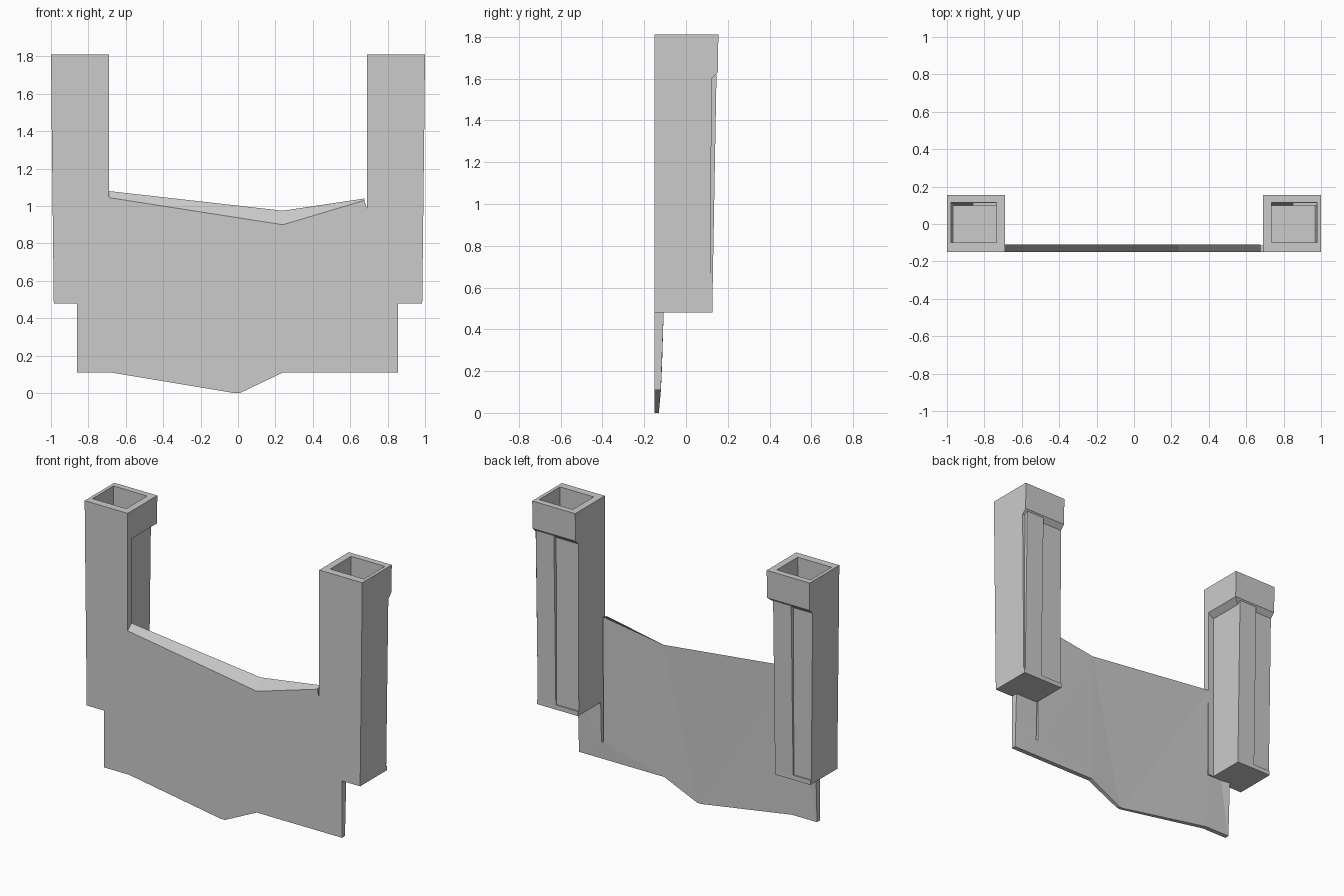
import bpy, bmesh

if "Cube" in bpy.data.objects:
    bpy.data.objects.remove(bpy.data.objects["Cube"])


def finish(name, bm):
    bmesh.ops.recalc_face_normals(bm, faces=bm.faces)
    mesh = bpy.data.meshes.new(name)
    bm.to_mesh(mesh)
    bm.free()
    obj = bpy.data.objects.new(name, mesh)
    bpy.context.collection.objects.link(obj)
    return obj


def loft(name, sections, side=1):
    """Skin rectangular sections (z, x0, x1, y0, y1), capping both ends."""
    bm = bmesh.new()
    rings = []
    for z, x0, x1, y0, y1 in sections:
        corners = [(x0, y0), (x1, y0), (x1, y1), (x0, y1)]
        rings.append([bm.verts.new((x * side, y, z)) for x, y in corners])
    for a, b in zip(rings, rings[1:]):
        for i in range(4):
            j = (i + 1) % 4
            bm.faces.new((a[i], a[j], b[j], b[i]))
    bm.faces.new(rings[0])
    bm.faces.new(rings[-1])
    return finish(name, bm)


def post(label, side, inner):
    # Hollow tapered tube with a thicker collar and an open top
    loft(label + "_post", [
        (0.48, inner, 0.985, -0.15, 0.118),
        (1.60, inner, 0.998, -0.15, 0.122),
        (1.63, 0.69, 0.998, -0.15, 0.152),
        (1.81, 0.69, 1.0, -0.15, 0.155),
        (1.81, 0.735, 0.978, -0.10, 0.115),
        (0.52, 0.735, 0.965, -0.11, 0.10),
    ], side)
    # Foot lip along the back
    loft(label + "_foot_lip", [
        (0.48, inner, 0.985, 0.10, 0.126),
        (0.51, inner, 0.985, 0.10, 0.126),
    ], side)


post("right", 1, 0.69)
post("left", -1, 0.73)

# Raised back strips, thicker toward the collar
for label, side, x0, x1 in (("right", 1, 0.85, 0.98), ("left", -1, 0.73, 0.86)):
    loft(label + "_back_strip", [(0.51, x0, x1, 0.10, 0.126),
                                 (1.62, x0, x1, 0.10, 0.146)], side)

# Front flange widening the left post below its collar
loft("left_front_flange", [(0.48, 0.69, 0.731, -0.15, -0.11),
                           (1.63, 0.69, 0.731, -0.15, -0.11)], -1)

# Plate between the posts: x, front z, back z, back y
outline = [
    (-0.86, 0.11, 0.11, -0.12), (-0.68, 0.11, 0.11, -0.12),
    (-0.02, 0.00, 0.00, -0.13), (0.01, 0.00, 0.00, -0.13),
    (0.24, 0.11, 0.11, -0.12), (0.855, 0.11, 0.11, -0.12),
    (0.855, 0.48, 0.48, -0.107), (0.69, 0.48, 0.48, -0.107),
    (0.69, 0.22, 0.22, -0.115), (0.675, 0.22, 0.22, -0.115),
    (0.675, 1.03, 1.04, -0.11), (0.24, 0.90, 0.975, -0.11),
    (-0.69, 1.045, 1.08, -0.11), (-0.69, 0.48, 0.48, -0.107),
    (-0.86, 0.48, 0.48, -0.107),
]
bm = bmesh.new()
front = [bm.verts.new((x, -0.15, zf)) for x, zf, zb, y in outline]
back = [bm.verts.new((x, y, zb)) for x, zf, zb, y in outline]
caps = [bm.faces.new(front), bm.faces.new(back[::-1])]
for i in range(len(outline)):
    j = (i + 1) % len(outline)
    bm.faces.new((front[i], front[j], back[j], back[i]))
bmesh.ops.triangulate(bm, faces=caps)
finish("hanging_plate", bm)
